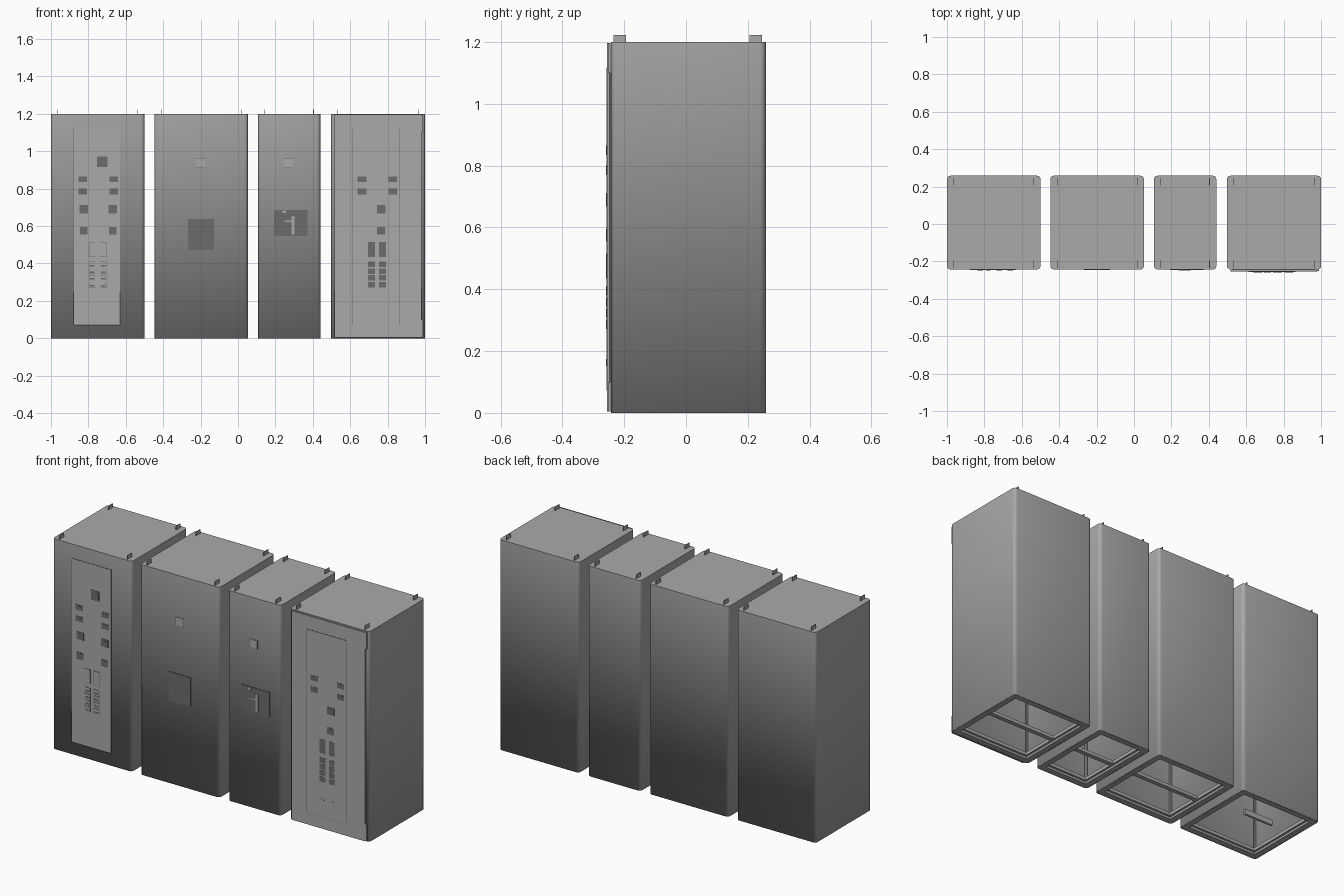
import bpy, bmesh, math
from mathutils import Vector

cube = bpy.data.objects.get("Cube")
if cube:
    bpy.data.objects.remove(cube, do_unlink=True)


def material(name, v):
    m = bpy.data.materials.new(name)
    m.use_nodes = True
    m.diffuse_color = (v, v, v, 1)
    m.node_tree.nodes["Principled BSDF"].inputs["Base Color"].default_value = (v, v, v, 1)
    return m


GREY = material("cabinet grey", 0.4)
DARK = material("device dark grey", 0.15)
FRONT, BACK, TOP = -0.243, 0.258, 1.2


def finish(bm, name, mat):
    bmesh.ops.recalc_face_normals(bm, faces=bm.faces)
    me = bpy.data.meshes.new(name)
    bm.to_mesh(me)
    bm.free()
    me.materials.append(mat)
    ob = bpy.data.objects.new(name, me)
    bpy.context.collection.objects.link(ob)
    return ob


def box(name, lo, hi, mat=GREY):
    """Axis-aligned box between two corners."""
    lo, hi = Vector(lo), Vector(hi)
    bm = bmesh.new()
    bmesh.ops.create_cube(bm, size=1)
    for v in bm.verts:
        v.co = (lo + hi) / 2 + v.co * (hi - lo)
    return finish(bm, name, mat)


def shell(name, x0, x1):
    """Open-bottomed cabinet with rounded upright corners."""
    r, steps = 0.018, 4
    centres = [(x1 - r, BACK - r), (x0 + r, BACK - r), (x0 + r, FRONT + r), (x1 - r, FRONT + r)]
    bm = bmesh.new()
    ring = []
    for i, (cx, cy) in enumerate(centres):
        for k in range(steps + 1):
            a = math.pi / 2 * (i + k / steps)
            ring.append(bm.verts.new((cx + r * math.cos(a), cy + r * math.sin(a), 0)))
    roof = bm.faces.new(ring)
    top = bmesh.ops.extrude_face_region(bm, geom=[roof])["geom"]
    for v in top:
        if isinstance(v, bmesh.types.BMVert):
            v.co.z = TOP
    for f in [f for f in bm.faces if all(v.co.z < 0.01 for v in f.verts)]:
        bmesh.ops.delete(bm, geom=[f], context='FACES_ONLY')
    ob = finish(bm, name, GREY)
    mod = ob.modifiers.new("wall", 'SOLIDIFY')
    mod.thickness, mod.offset = 0.006, -1
    bpy.ops.object.select_all(action='DESELECT')
    ob.select_set(True)
    bpy.context.view_layer.objects.active = ob
    bpy.ops.object.shade_smooth_by_angle(angle=math.radians(35))


def base_frame(name, x0, x1, z0, z1, inset, width):
    """Rectangular ring around the open bottom."""
    a, b, c, d = x0 + inset, x1 - inset, FRONT + inset, BACK - inset
    for side, y0, y1 in (("front", c, c + width), ("back", d - width, d)):
        box(f"{name}_{side}", (a, y0, z0), (b, y1, z1))
    for side, p, q in (("right", a, a + width), ("left", b - width, b)):
        box(f"{name}_{side}", (p, c + width, z0), (q, d - width, z1))


def plate(name, x, z, w, h, y, mat=GREY, proud=0.003, deep=0.004):
    return box(name, (x - w / 2, y - proud, z - h / 2), (x + w / 2, y + deep, z + h / 2), mat)


def switch(name, x, z, w, h, y):
    """Bezel with a dark insert, and a housing behind the door."""
    plate(name + "_bezel", x, z, w, h, y, DARK, 0.002)
    plate(name + "_insert", x + w * 0.12, z, w * 0.5, h * 0.6, y, DARK)
    plate(name + "_housing", x, z, w * 0.8, h * 0.8, y, GREY, -0.012, 0.06)


def outline(name, x, z, w, h, y, t=0.002):
    """Thin dark border around a flush cover."""
    plate(name + "_border", x, z, w, h, y, DARK, 0.001)
    plate(name + "_cover", x, z, w - 2 * t, h - 2 * t, y, GREY, 0.002)


# Cabinet bodies, lifting tabs, base frames and cross rails
cabinets = {"first": (-1.0, -0.5), "second": (-0.447, 0.053),
            "third": (0.107, 0.44), "fourth": (0.497, 1.0)}
for name, (x0, x1) in cabinets.items():
    shell(name + "_cabinet_body", x0, x1)
    for x in (x0 + 0.036, x1 - 0.036):
        for y in (-0.214, 0.226):
            box(name + "_lifting_tab", (x - 0.002, y - 0.02, TOP - 0.005), (x + 0.002, y + 0.02, 1.222))
    base_frame(name + "_base_frame", x0, x1, 0.0, 0.012, 0.006, 0.03)
    base_frame(name + "_base_lip", x0, x1, 0.012, 0.03, 0.03, 0.018)
    if name != "first":
        box(name + "_cross_rail", (x0 + 0.03, -0.005, 0.012), (x1 - 0.03, 0.02, 0.03))
    for x in (x0 + 0.015, x1 - 0.025):
        for y in (FRONT + 0.015, BACK - 0.025):
            box(name + "_inner_post", (x, y, 0.03), (x + 0.01, y + 0.01, TOP - 0.02))

# Short bracket inside the first cabinet
box("first_inner_bracket", (-0.9, 0.0, 0.05), (-0.72, 0.012, 0.08))

# Raised door and hinges on the fourth cabinet
DOOR = -0.255
box("fourth_door", (0.515, DOOR, 0.004), (0.98, -0.247, TOP - 0.004))
box("fourth_door_gasket", (0.525, -0.248, 0.012), (0.97, FRONT + 0.001, TOP - 0.012), DARK)
for z in (0.005, 1.1):
    box("fourth_door_hinge", (0.978, -0.252, z), (0.988, FRONT + 0.003, z + 0.095))

# Control panels with their switches
for name, cx, y in (("first", -0.755, FRONT), ("fourth", 0.738, DOOR)):
    outline(name + "_control_panel", cx, 0.595, 0.25, 1.05, y)
    y -= 0.001 if name == "fourth" else 0.002
    left, right = cx - 0.075, cx + 0.09
    for z in (0.785, 0.85):
        for x in (left, right):
            switch(name + "_selector", x, z, 0.046, 0.03, y)
    for z, s in ((0.69, 0.046), (0.575, 0.042)):
        for x in ((cx - 0.07, cx + 0.085) if name == "first" else (cx + 0.027,)):
            switch(name + "_meter", x, z, s, s * 0.95, y)
    for x in (cx - 0.024, cx + 0.034):
        if name == "first":
            outline(name + "_tall_cover", x, 0.475, 0.036, 0.08, y)
        else:
            plate(name + "_tall_cover", x, 0.475, 0.036, 0.08, y, DARK, 0.002)
        for i in range(4):
            z = 0.395 - i * 0.036
            if name == "first":
                outline(name + "_breaker", x, z, 0.036, 0.03, y)
                plate(name + "_breaker_lever", x, z - 0.006, 0.024, 0.008, y, DARK)
            else:
                plate(name + "_breaker", x, z, 0.036, 0.03, y, DARK, 0.002)
switch("first_main_meter", -0.727, 0.945, 0.056, 0.056, FRONT - 0.002)
outline("fourth_label_strip", 0.71, 0.17, 0.034, 0.012, DOOR - 0.001)
outline("fourth_socket", 0.78, 0.162, 0.026, 0.026, DOOR - 0.001)

# Square covers and ventilation panels on the middle cabinets
outline("second_square_cover", -0.198, 0.936, 0.05, 0.05, FRONT)
outline("third_square_cover", 0.27, 0.936, 0.05, 0.05, FRONT)
plate("second_vent_panel", -0.197, 0.555, 0.138, 0.165, FRONT, DARK)
plate("third_vent_panel", 0.282, 0.617, 0.178, 0.14, FRONT, DARK)
plate("third_vent_handle", 0.293, 0.605, 0.016, 0.1, FRONT, GREY, 0.005)
plate("third_vent_arm", 0.268, 0.625, 0.04, 0.008, FRONT, GREY, 0.005)
plate("third_vent_knob", 0.247, 0.677, 0.02, 0.014, FRONT, GREY, 0.005)
